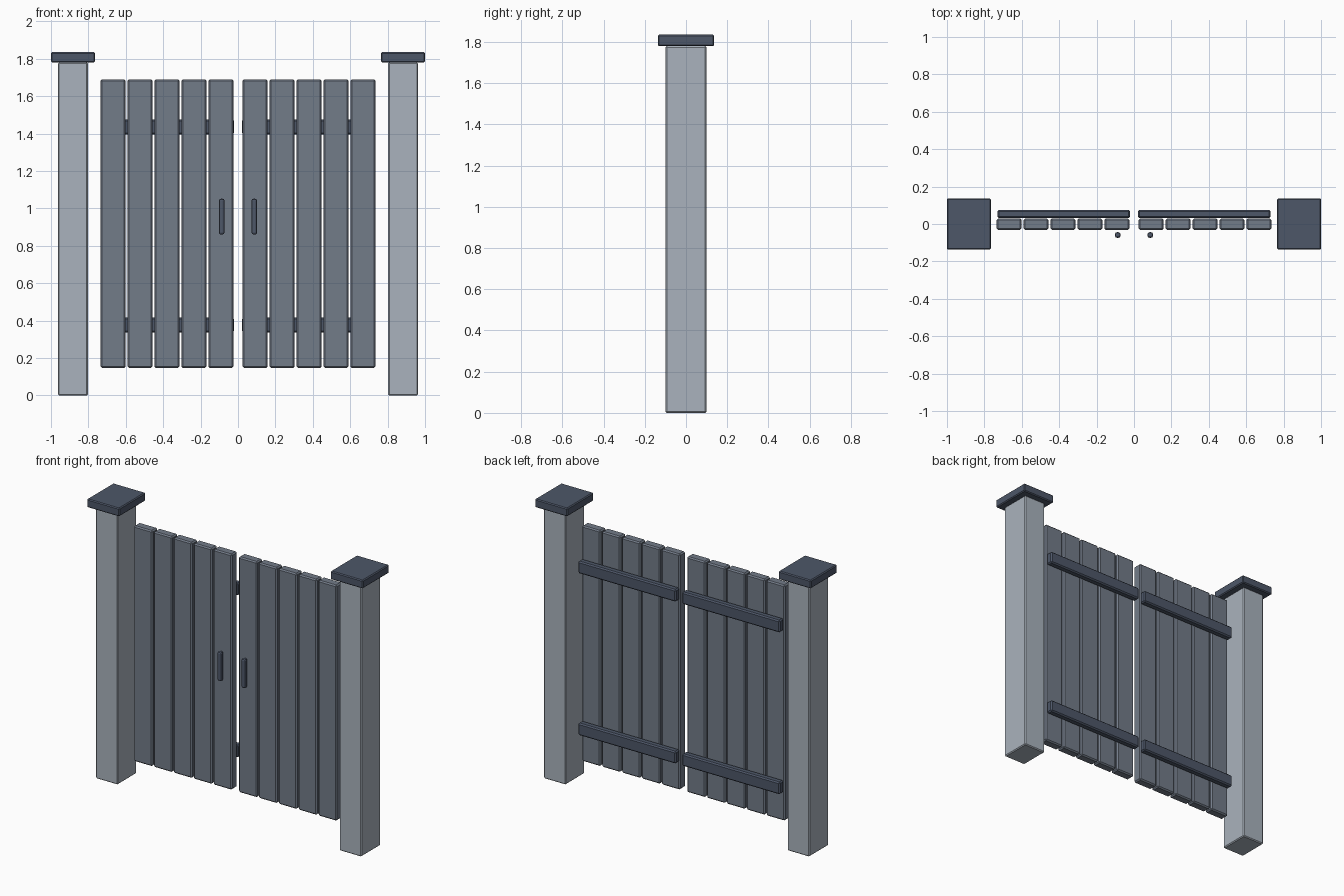
import bpy

if "Cube" in bpy.data.objects:
    bpy.data.objects.remove(bpy.data.objects["Cube"])


def material(name, rgb):
    m = bpy.data.materials.new(name)
    m.diffuse_color = (*rgb, 1)
    m.use_nodes = True
    m.node_tree.nodes["Principled BSDF"].inputs["Base Color"].default_value = m.diffuse_color
    return m


STONE = material("pale_stone", (0.40, 0.45, 0.51))
WOOD = material("slate_wood", (0.17, 0.20, 0.25))
DARK = material("dark_slate", (0.075, 0.095, 0.14))


def box(name, lo, hi, mat, bevel, segments=1):
    """Chamfered box between two opposite corners."""
    centre = [(a + b) / 2 for a, b in zip(lo, hi)]
    bpy.ops.mesh.primitive_cube_add(size=1, location=centre)
    ob = bpy.context.object
    ob.name = name
    ob.scale = [b - a for a, b in zip(lo, hi)]
    bpy.ops.object.transform_apply(location=False, rotation=False, scale=True)
    mod = ob.modifiers.new("chamfer", 'BEVEL')
    mod.width = bevel
    mod.segments = segments
    ob.data.materials.append(mat)
    return ob


def side_box(name, side, x0, x1, y, z, mat, bevel, segments=1):
    """Box given by its distances from the centre line, on the chosen side."""
    a, b = sorted((side * x0, side * x1))
    return box(name, (a, y[0], z[0]), (b, y[1], z[1]), mat, bevel, segments)


for side, label in ((-1, "left"), (1, "right")):
    # Post and overhanging cap
    side_box(f"{label}_post", side, 0.803, 0.962, (-0.099, 0.099), (0, 1.78), STONE, 0.006)
    side_box(f"{label}_post_cap", side, 0.765, 1.0, (-0.137, 0.137), (1.78, 1.835), DARK, 0.006)

    # Five vertical boards of the gate leaf
    for i in range(5):
        x = 0.025 + i * 0.144
        side_box(f"{label}_board_{i + 1}", side, x, x + 0.134,
                 (-0.031, 0.029), (0.147, 1.69), WOOD, 0.008)

    # Cross rails on the back
    for pos, z in (("lower", 0.376), ("upper", 1.436)):
        side_box(f"{label}_{pos}_rail", side, 0.022, 0.731,
                 (0.031, 0.076), (z - 0.04, z + 0.04), DARK, 0.008)

    # Pull handle on the front
    side_box(f"{label}_handle", side, 0.072, 0.102,
             (-0.074, -0.044), (0.86, 1.052), DARK, 0.011, 2)
